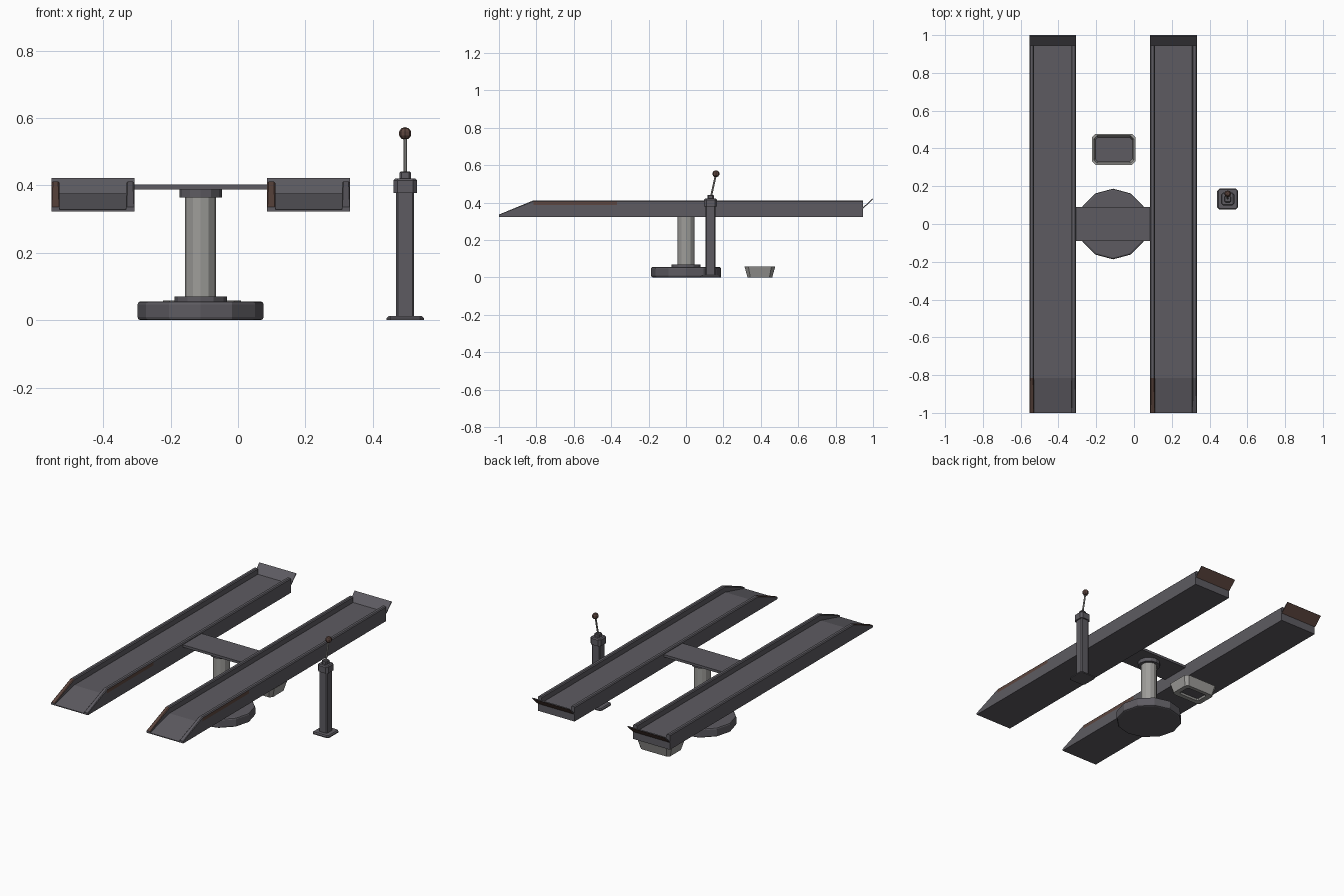
import bpy, bmesh
from mathutils import Vector

if "Cube" in bpy.data.objects:
    bpy.data.objects.remove(bpy.data.objects["Cube"], do_unlink=True)


def material(name, rgb):
    m = bpy.data.materials.new(name)
    m.use_nodes = True
    m.diffuse_color = (*rgb, 1)
    m.node_tree.nodes["Principled BSDF"].inputs["Base Color"].default_value = (*rgb, 1)
    return m


DARK = material("dark grey steel", (0.11, 0.105, 0.12))
LIGHT = material("light metal", (0.34, 0.335, 0.32))
RUST = material("rust brown", (0.11, 0.062, 0.05))


def finish(name, bm, mats, rule=None):
    """Turn a bmesh into an object, choosing face materials by rule."""
    bmesh.ops.recalc_face_normals(bm, faces=bm.faces)
    bm.normal_update()
    if rule:
        for f in bm.faces:
            f.material_index = rule(f.calc_center_median(), f.normal)
    me = bpy.data.meshes.new(name)
    bm.to_mesh(me)
    bm.free()
    for m in mats:
        me.materials.append(m)
    ob = bpy.data.objects.new(name, me)
    bpy.context.collection.objects.link(ob)
    return ob


def loft(name, sections, mats, rule=None):
    """Skin closed sections that all have the same point count, and cap the ends."""
    bm = bmesh.new()
    rings = [[bm.verts.new(p) for p in s] for s in sections]
    for a, b in zip(rings, rings[1:]):
        for i in range(len(a)):
            j = (i + 1) % len(a)
            bm.faces.new((a[i], a[j], b[j], b[i]))
    bm.faces.new(rings[0])
    bm.faces.new(rings[-1])
    return finish(name, bm, mats, rule)


def ring(cx, cy, z, w, d, c):
    """Rectangle with clipped corners."""
    x, y = w / 2, d / 2
    pts = [(x, y - c), (x - c, y), (c - x, y), (-x, y - c),
           (-x, c - y), (c - x, -y), (x - c, -y), (x, c - y)]
    return [(cx + px, cy + py, z) for px, py in pts]


def cylinder(name, p0, p1, r, mat, sides=12, bevel=0):
    p0, p1 = Vector(p0), Vector(p1)
    bm = bmesh.new()
    bmesh.ops.create_cone(bm, cap_ends=True, segments=sides, radius1=r, radius2=r,
                          depth=(p1 - p0).length)
    ob = finish(name, bm, [mat])
    ob.location = (p0 + p1) / 2
    ob.rotation_euler = (p1 - p0).to_track_quat("Z", "Y").to_euler()
    if bevel:
        mod = ob.modifiers.new("edge bevel", "BEVEL")
        mod.width, mod.segments = bevel, 2
    return ob


# Runways: solid channels with a sloped entry and raised side lips
HALF, LIP, CHAMFER, BOTTOM = 0.1235, 0.025, 0.005, 0.323


def channel_section(cx, y, floor, top, strip):
    c = min(CHAMFER, strip / 2)
    half = [(HALF, BOTTOM), (HALF, top - strip), (HALF, top - c), (HALF - c, top),
            (HALF - LIP + c, top), (HALF - LIP, top - c), (HALF - LIP, floor)]
    pts = half + [(-x, z) for x, z in reversed(half)]
    return [(cx + x, y, z) for x, z in pts]


for side, cx in (("right", -0.4305), ("left", 0.2095)):
    def runway_rule(c, n, cx=cx):
        outer_strip = n.x > 0.9 and c.x > cx + 0.12 and c.z > 0.388 and -0.8 < c.y < -0.4
        entry_lip = c.x < cx - 0.1 and c.y < -0.85 and n.z > 0.5
        return int(outer_strip or entry_lip)

    loft(side + "_runway",
         [channel_section(cx, -1.0, 0.328, 0.336, 0.004),
          channel_section(cx, -0.815, 0.376, 0.412, 0.026),
          channel_section(cx, -0.37, 0.376, 0.412, 0.026),
          channel_section(cx, 0.945, 0.376, 0.412, 0.026)],
         [DARK, RUST], runway_rule)

    # Tilted stop flap at the rear end, rusty on its back
    flap = [(0.944, 0.372), (0.948, 0.368), (1.0, 0.418), (0.996, 0.422)]
    loft(side + "_stop_flap",
         [[(cx + s * HALF, y, z) for y, z in flap] for s in (-1, 1)],
         [DARK, RUST], lambda c, n: int(n.y > 0.5 and n.z < -0.5))

# Cross plate joining the runways
loft("cross_plate", [ring(-0.11, 0, z, 0.43, 0.18, 0.001) for z in (0.388, 0.403)], [DARK])

# Central lifting column
COL = -0.111


def column_part(name, r, z0, z1, mat, bevel=0):
    cylinder(name, (COL, 0, z0), (COL, 0, z1), r, mat, 12, bevel)


column_part("column_base", 0.187, 0, 0.056, DARK, 0.009)
column_part("column_flange", 0.078, 0.05, 0.07, DARK)
column_part("column_shaft", 0.046, 0.06, 0.37, LIGHT)
column_part("column_cap", 0.063, 0.364, 0.39, DARK)

# Control post with lever
PX, PY = 0.496, 0.132


def post_part(name, w, z0, z1, c):
    loft(name, [ring(PX, PY, z0, w, w, c), ring(PX, PY, z1 - c / 2, w, w, c),
                ring(PX, PY, z1, w - c, w - c, c / 2)], [DARK])


post_part("post_foot", 0.111, 0, 0.012, 0.012)
post_part("post_body", 0.053, 0.008, 0.385, 0.005)
post_part("post_head", 0.07, 0.378, 0.421, 0.012)
post_part("lever_collar", 0.034, 0.418, 0.441, 0.006)
cylinder("lever_rod", (PX, PY, 0.425), (PX, 0.16, 0.55), 0.005, LIGHT, 8)

bm = bmesh.new()
bmesh.ops.create_uvsphere(bm, u_segments=8, v_segments=5, radius=0.019)
finish("lever_knob", bm, [RUST]).location = (PX, 0.16, 0.554)

# Drip tray: light flared rim, dark inside and underneath
TX, TY = -0.107, 0.395
tray = [(0.012, 0.13, 0.07, 0.008), (0.002, 0.14, 0.08, 0.01), (0.0, 0.2, 0.132, 0.015),
        (0.05, 0.228, 0.16, 0.02), (0.058, 0.232, 0.165, 0.02),
        (0.058, 0.212, 0.145, 0.017), (0.05, 0.208, 0.141, 0.016), (0.02, 0.196, 0.128, 0.014)]
loft("drip_tray", [ring(TX, TY, z, w, d, c) for z, w, d, c in tray], [LIGHT, DARK],
     lambda c, n: int(abs(n.z) > 0.9 and 0.01 < c.z < 0.03))
